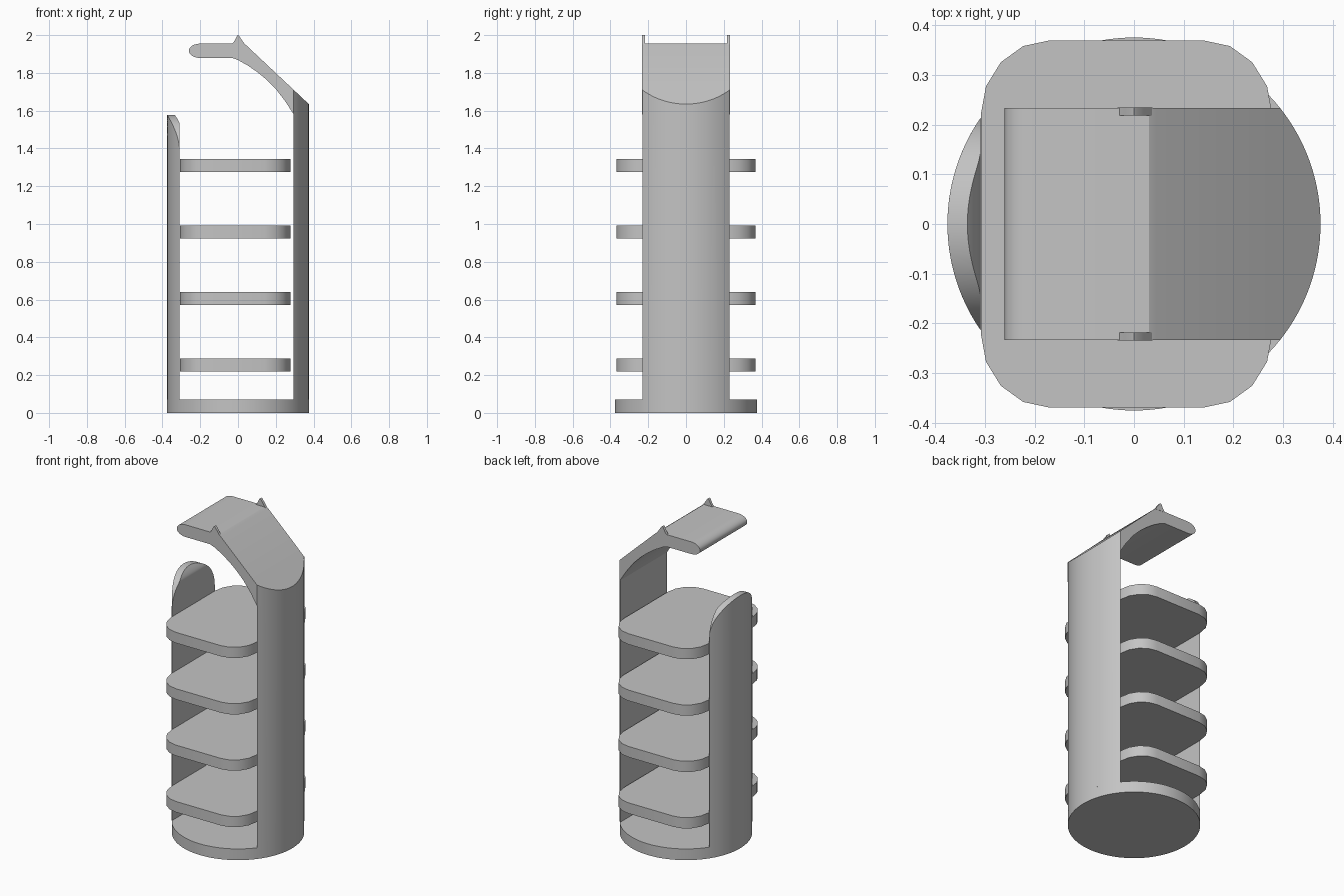
import bpy, bmesh
from math import sin, cos, pi, sqrt, asin

if "Cube" in bpy.data.objects:
    bpy.data.objects.remove(bpy.data.objects["Cube"], do_unlink=True)

GREY = (0.55, 0.55, 0.55, 1)
mat = bpy.data.materials.new("plain grey")
mat.use_nodes = True
mat.diffuse_color = GREY
mat.node_tree.nodes["Principled BSDF"].inputs["Base Color"].default_value = GREY

R = 0.375          # body radius
BASE_H = 0.07
STEPS = 32


def loft(name, rings):
    """Skin a list of equal-length point rings and cap both ends."""
    bm = bmesh.new()
    rows = [[bm.verts.new(p) for p in ring] for ring in rings]
    n = len(rows[0])
    for a, b in zip(rows, rows[1:]):
        for i in range(n):
            j = (i + 1) % n
            bm.faces.new((a[i], a[j], b[j], b[i]))
    bm.faces.new(rows[0][::-1])
    bm.faces.new(rows[-1])
    bmesh.ops.recalc_face_normals(bm, faces=bm.faces)
    mesh = bpy.data.meshes.new(name)
    bm.to_mesh(mesh)
    bm.free()
    mesh.materials.append(mat)
    obj = bpy.data.objects.new(name, mesh)
    bpy.context.collection.objects.link(obj)
    bpy.ops.object.select_all(action='DESELECT')
    obj.select_set(True)
    bpy.context.view_layer.objects.active = obj
    bpy.ops.object.shade_smooth_by_angle(angle=pi / 6)
    return obj


def segment(side, half_width, inner_x):
    """Outline of a slice of the round body: outer arc plus straight inner edge."""
    reach = asin(half_width / R)
    arc = [-reach + 2 * reach * i / STEPS for i in range(STEPS + 1)]
    pts = [(side * R * cos(a), R * sin(a)) for a in arc]
    return pts + [(inner_x, half_width), (inner_x, -half_width)]


def slab(name, outline, z0, z1):
    return loft(name, [[(x, y, z) for x, y in outline] for z in (z0, z1)])


def side_extrude(name, profile, y0, y1):
    return loft(name, [[(x, y, z) for x, z in profile] for y in (y0, y1)])


# Round base
slab("base", [(R * cos(2 * pi * i / 96), R * sin(2 * pi * i / 96)) for i in range(96)], 0, BASE_H)

# Shelves with rounded corners
outline = []
corners = [(0.14, 0.22), (-0.17, 0.22), (-0.17, -0.22), (0.14, -0.22)]
for k, (cx, cy) in enumerate(corners):
    for s in range(5):
        a = (k + s / 4) * pi / 2
        outline.append((cx + 0.138 * cos(a), cy + 0.149 * sin(a)))
for k in range(4):
    z = 0.22 + 0.352 * k
    slab(f"shelf_{k + 1}", outline, z, z + 0.067)

# Tall post with sloping top
IN_X = 0.295
tall = segment(1, sqrt(R * R - IN_X * IN_X), IN_X)
loft("tall_post", [[(x, y, BASE_H) for x, y in tall],
                   [(x, y, 1.71 - 0.94 * (x - IN_X)) for x, y in tall]])

# Short post with arched top and eased inner edge
IN_X = -0.309
w = sqrt(R * R - IN_X * IN_X) - 0.0005
rings = [[(x, y, BASE_H) for x, y in segment(-1, w, IN_X)]]
for i in range(25):
    t = i / 24 * 0.495 * pi
    z = 1.38 + 0.198 * sin(t)
    ease = max(0, (z - 1.528) / 0.05) ** 1.4
    rings.append([(x, y, z) for x, y in segment(-1, w * cos(t), IN_X - 0.026 * ease)])
loft("short_post", rings)

# Overhanging top: sloping roof, flat platform, rounded nose, curved underside
nose = [(-0.2 - 0.06 * sin(pi * i / 12), 1.917 + 0.038 * cos(pi * i / 12)) for i in range(13)]
under = [(-0.03, 1.879), (0, 1.868), (0.05, 1.84), (0.1, 1.806), (0.15, 1.765),
         (0.2, 1.715), (0.25, 1.65), (0.295, 1.58)]
side_extrude("top_arm", [(0.295, 1.71), (0.045, 1.945), (0.03, 1.955)] + nose + under, -0.233, 0.233)

# Small pointed stops on both edges of the platform
spike = [(-0.033, 1.95), (-0.018, 1.97), (-0.006, 1.995), (0, 2), (0.006, 1.995),
         (0.02, 1.975), (0.037, 1.95)]
for name, s in (("front_stop", -1), ("back_stop", 1)):
    side_extrude(name, spike, s * 0.218, s * 0.234)
